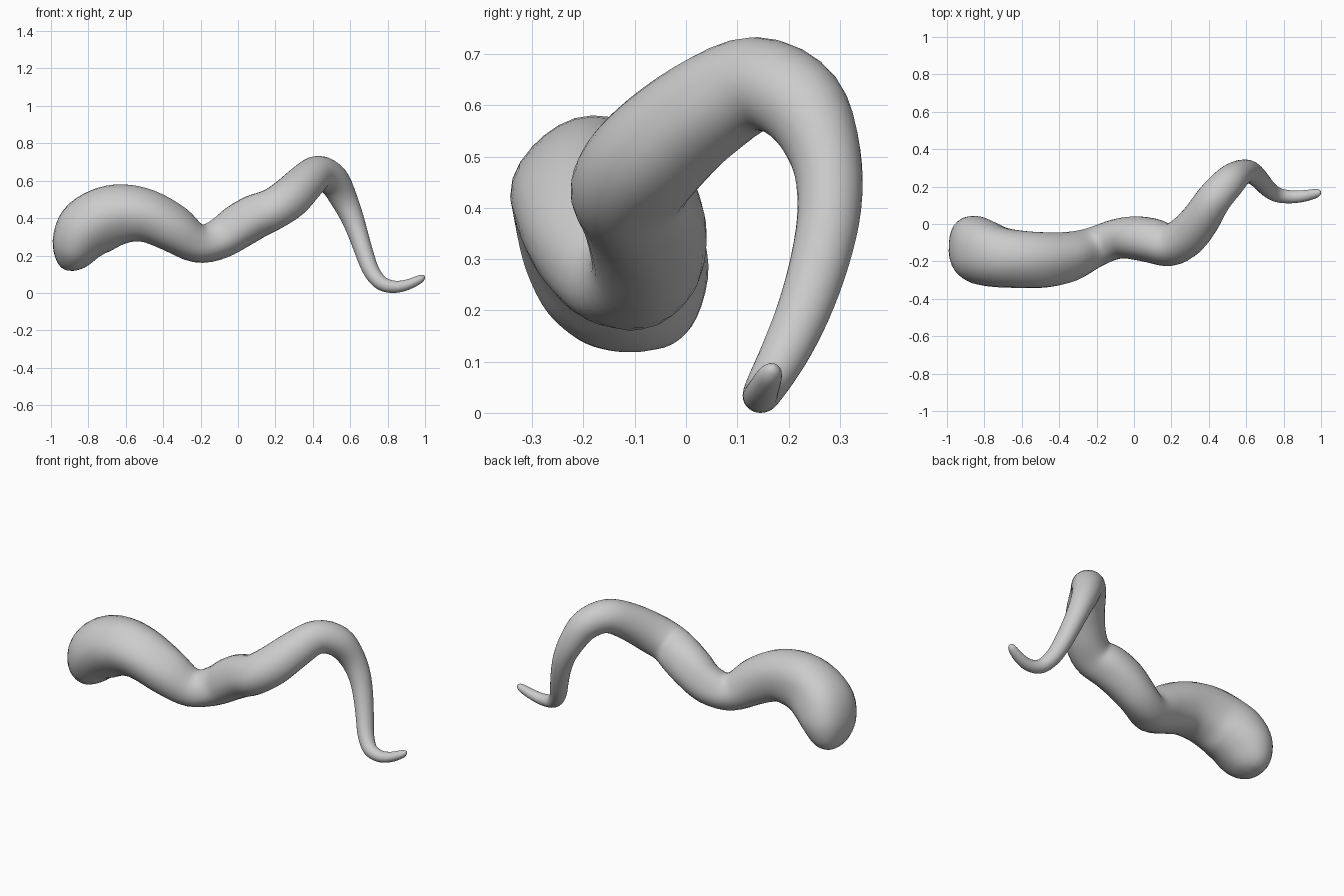
import bpy, bmesh, math
from mathutils import Vector

if "Cube" in bpy.data.objects:
    bpy.data.objects.remove(bpy.data.objects["Cube"])

# Centre line: x, y, z, radius in the bending plane, sideways radius
PATH = [
    (-.882, -.088, .119, .004, .004), (-.882, -.089, .128, .050, .065),
    (-.883, -.093, .165, .092, .120), (-.868, -.112, .245, .137, .168),
    (-.817, -.145, .337, .168, .178), (-.720, -.172, .398, .171, .164),
    (-.610, -.183, .423, .161, .155), (-.480, -.188, .408, .142, .150),
    (-.340, -.172, .338, .128, .135), (-.215, -.125, .261, .105, .110),
    (-.100, -.080, .286, .109, .107), (.000, -.075, .352, .120, .117),
    (.095, -.090, .407, .120, .120), (.190, -.112, .447, .112, .116),
    (.280, -.065, .508, .113, .113), (.360, .030, .588, .104, .104),
    (.432, .140, .643, .095, .096), (.512, .228, .600, .086, .088),
    (.567, .273, .500, .073, .070), (.612, .280, .400, .061, .063),
    (.647, .262, .300, .053, .058), (.680, .230, .200, .048, .053),
    (.715, .190, .112, .044, .047), (.768, .155, .050, .039, .040),
    (.840, .145, .032, .033, .035), (.910, .150, .045, .028, .031),
    (.970, .163, .072, .023, .025), (.992, .170, .086, .013, .015),
    (.999, .172, .089, .002, .002)]
SIDES, STEPS = 28, 4


def spline(i, t):
    """Catmull-Rom sample of centre line and radii."""
    a, b, c, d = (PATH[max(0, min(len(PATH) - 1, i + k))] for k in (-1, 0, 1, 2))
    return [.5 * (2 * q + (r - p) * t + (2 * p - 5 * q + 4 * r - s) * t ** 2
                  + (3 * q - p - 3 * r + s) * t ** 3)
            for p, q, r, s in zip(a, b, c, d)]


samples = [spline(i, k / STEPS) for i in range(len(PATH) - 1) for k in range(STEPS)]
samples.append(list(PATH[-1]))
centres = [Vector(s[:3]) for s in samples]

# Sweep an oval, gently ridged section along the line
bm = bmesh.new()
rings = []
last = len(centres) - 1
for n, s in enumerate(samples):
    tangent = (centres[min(n + 3, last)] - centres[max(n - 3, 0)]).normalized()
    side = Vector((0, 1, 0))
    side = (side - tangent * side.dot(tangent)).normalized()
    up = side.cross(tangent)
    ridge = .03 * min(1, max(0, (.5 - s[0]) * 3))
    ring = []
    for k in range(SIDES):
        a = math.tau * k / SIDES
        f = 1 + ridge * (math.sin(3 * a + 3 * s[0]) + .5 * math.sin(5 * a - 7 * s[0]))
        ring.append(bm.verts.new(centres[n] + f * (up * math.sin(a) * max(s[3], .002)
                                                   + side * math.cos(a) * max(s[4], .002))))
    rings.append(ring)
for r0, r1 in zip(rings, rings[1:]):
    for k in range(SIDES):
        j = (k + 1) % SIDES
        bm.faces.new((r0[k], r0[j], r1[j], r1[k]))
bm.faces.new(rings[0])
bm.faces.new(rings[-1])
bmesh.ops.recalc_face_normals(bm, faces=bm.faces)
for f in bm.faces:
    f.smooth = True

mesh = bpy.data.meshes.new("tentacle")
bm.to_mesh(mesh)
bm.free()
tentacle = bpy.data.objects.new("tentacle", mesh)
bpy.context.collection.objects.link(tentacle)

# Relax pinches on the inside of the bends
relax = tentacle.modifiers.new("relax", 'SMOOTH')
relax.factor = .5
relax.iterations = 4
